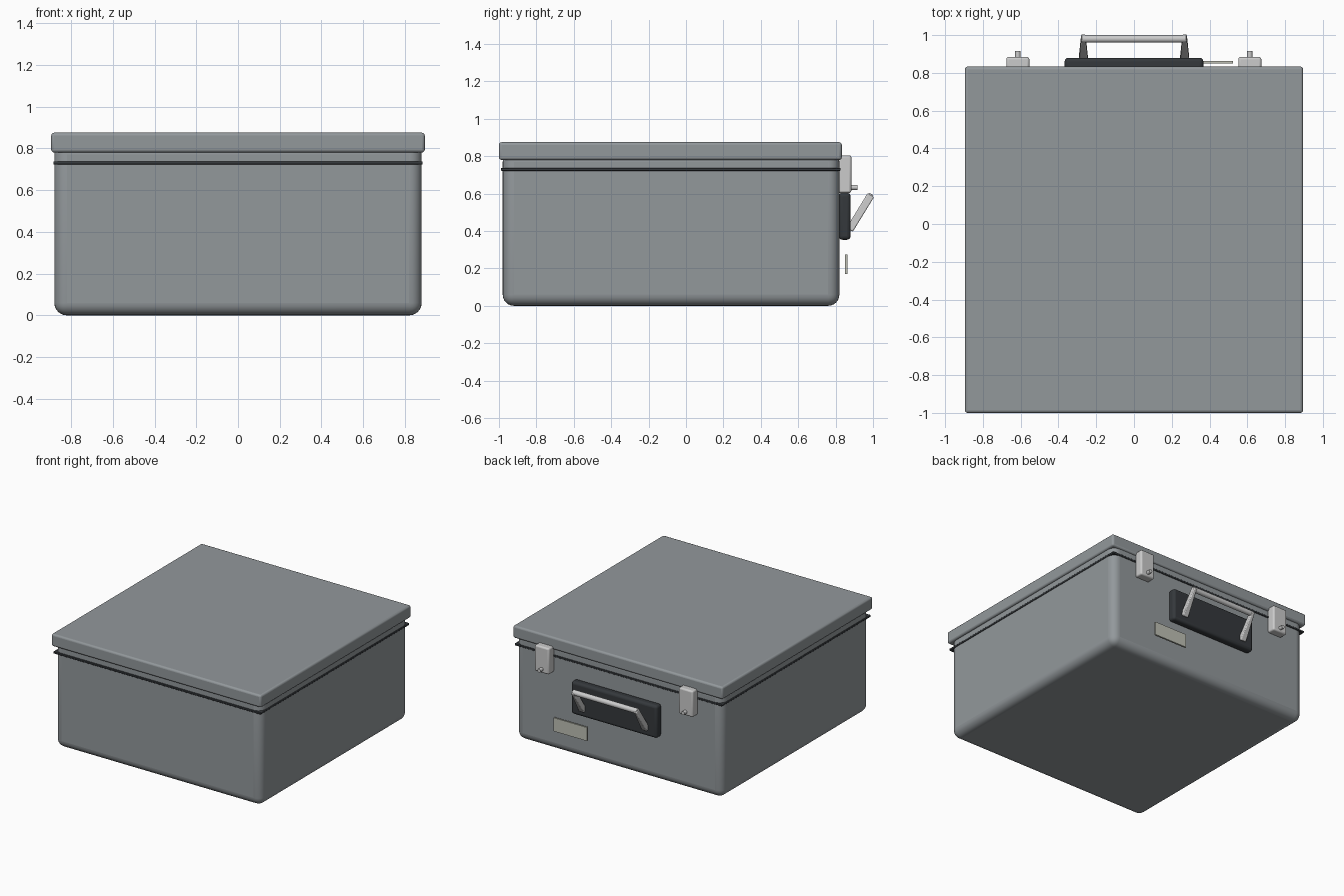
import bpy, math
from mathutils import Vector

if "Cube" in bpy.data.objects:
    bpy.data.objects.remove(bpy.data.objects["Cube"])

def mat(name, col):
    m = bpy.data.materials.new(name)
    m.diffuse_color = (*col, 1)
    m.use_nodes = True
    m.node_tree.nodes["Principled BSDF"].inputs["Base Color"].default_value = m.diffuse_color
    return m

DARK = mat("dark", (0.035, 0.04, 0.045))
STEEL = mat("steel", (0.55, 0.56, 0.57))
CASE = mat("case_grey", (0.29, 0.315, 0.33))
CREAM = mat("cream", (0.52, 0.53, 0.46))

def finish(ob, name, m, bevel=0, segs=3):
    ob.name = name
    ob.data.materials.append(m)
    if bevel:
        b = ob.modifiers.new("bevel", 'BEVEL')
        b.width, b.segments = bevel, segs
        b.limit_method = 'ANGLE'
    bpy.ops.object.shade_smooth_by_angle(angle=math.radians(35))
    return ob

def box(name, x, y, z, m, bevel=0, segs=3):
    spans = (x, y, z)
    bpy.ops.mesh.primitive_cube_add(size=1, location=[(a + b) / 2 for a, b in spans])
    ob = bpy.context.object
    ob.scale = [b - a for a, b in spans]
    bpy.ops.object.transform_apply(location=False, rotation=False, scale=True)
    return finish(ob, name, m, bevel, segs)

def rod(name, a, b, r, m, bevel=0):
    a, b = Vector(a), Vector(b)
    bpy.ops.mesh.primitive_cylinder_add(vertices=24, radius=r, depth=(b - a).length, location=(a + b) / 2)
    ob = bpy.context.object
    ob.rotation_euler = (b - a).to_track_quat('Z', 'Y').to_euler()
    return finish(ob, name, m, bevel)

# Case shell, seal and lid
box("body", (-0.88, 0.88), (-0.98, 0.82), (0, 0.83), CASE, 0.06, 6)
box("seal", (-0.885, 0.885), (-0.99, 0.826), (0.722, 0.737), DARK, 0.004, 2)
box("lid", (-0.895, 0.895), (-1.0, 0.833), (0.78, 0.875), CASE, 0.014, 3)

# Handle backing plate and label
box("handle_plate", (-0.367, 0.367), (0.817, 0.88), (0.353, 0.605), DARK, 0.02, 4)
box("label", (0.24, 0.525), (0.85, 0.863), (0.17, 0.274), CREAM)

# Latches with pins
for side, cx in (("left", -0.615), ("right", 0.613)):
    box(f"latch_{side}", (cx - 0.061, cx + 0.061), (0.815, 0.884), (0.603, 0.805), STEEL, 0.012, 3)
    rod(f"latch_pin_{side}", (cx, 0.86, 0.633), (cx, 0.916, 0.633), 0.014, STEEL)

# Handle: two tapered arms leaning outward and a grip bar
foot, tip = Vector((0, 0.88, 0.415)), Vector((0, 0.983, 0.583))
for side, sx in (("left", -1), ("right", 1)):
    length = (tip - foot).length + 0.02
    ob = box(f"handle_arm_{side}", (-0.024, 0.024), (-0.02, 0.02), (-length / 2, length / 2), STEEL, 0.006, 2)
    for v in ob.data.vertices:
        if v.co.z > 0:
            v.co.x *= 0.5
    ob.location = (foot + tip) / 2 + Vector((sx * 0.268, 0, 0))
    d = tip - foot
    ob.rotation_euler.x = -math.atan2(d.y, d.z)
rod("handle_grip", (-0.277, 0.98, 0.582), (0.277, 0.98, 0.582), 0.02, STEEL, 0.004)
